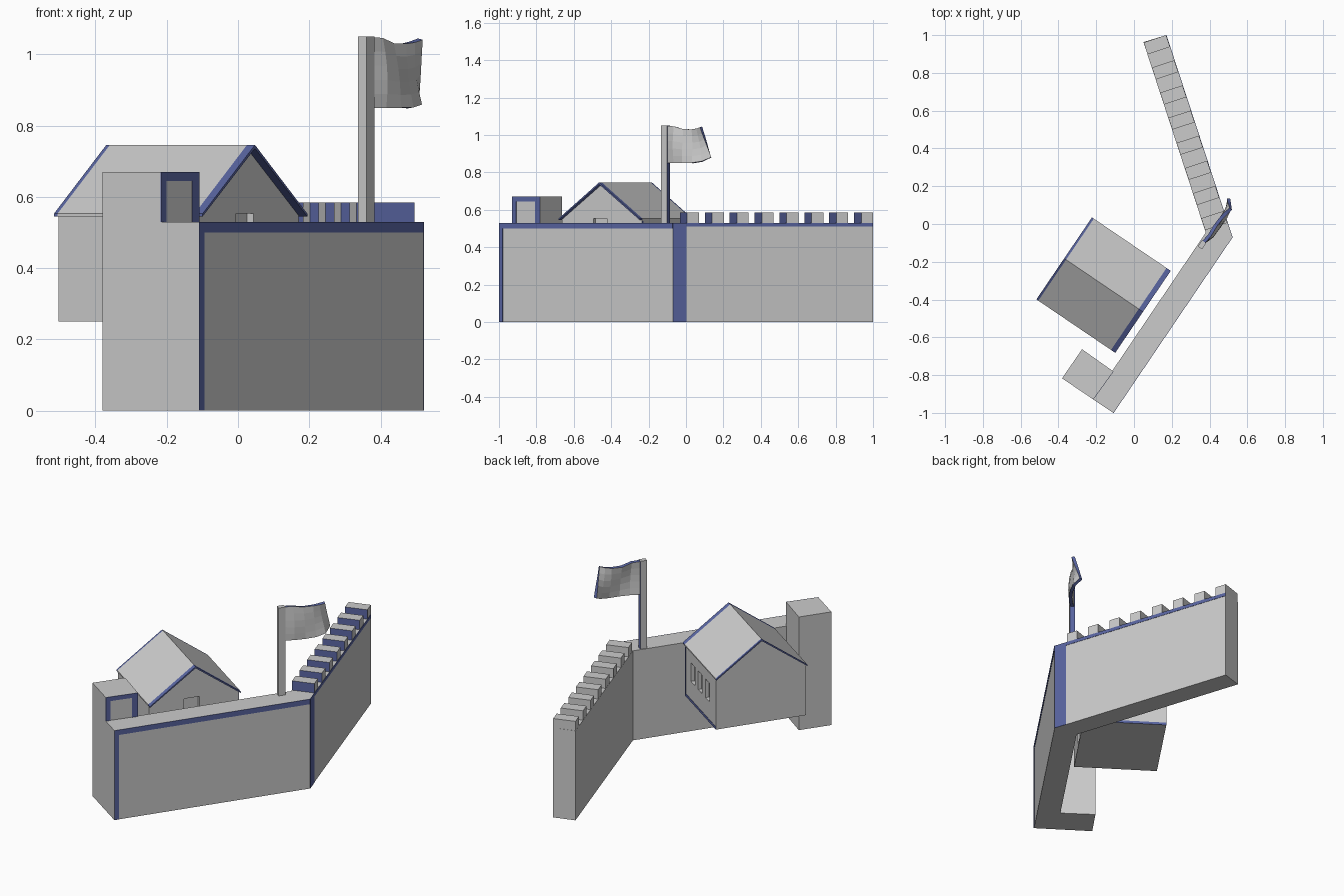
import bpy, bmesh, math
from mathutils import Vector

if "Cube" in bpy.data.objects:
    bpy.data.objects.remove(bpy.data.objects["Cube"])

U = Vector((0.561, 0.828, 0))     # along the front wall
V = Vector((0.828, -0.561, 0))    # outward from the front wall
Z = Vector((0, 0, 1))
W = Vector((-0.311, 0.950, 0))    # along the side wall
N = Vector((0.950, 0.311, 0))     # outward from the side wall

blue = bpy.data.materials.new("blue_trim")
blue.diffuse_color = (0.10, 0.13, 0.36, 1)
blue.use_nodes = True
blue.node_tree.nodes["Principled BSDF"].inputs["Base Color"].default_value = blue.diffuse_color
grey = bpy.data.materials.new("plain_grey")
grey.diffuse_color = (0.6, 0.6, 0.6, 1)
grey.use_nodes = True
grey.node_tree.nodes["Principled BSDF"].inputs["Base Color"].default_value = grey.diffuse_color


def solid(name, ring, sweep, painted=False, blue_side=None):
    """Extrude a ring of points along a vector; optionally paint one side blue."""
    bm = bmesh.new()
    a = [bm.verts.new(p) for p in ring]
    b = [bm.verts.new(Vector(p) + sweep) for p in ring]
    n = len(a)
    bm.faces.new(a)
    bm.faces.new(b[::-1])
    for i in range(n):
        j = (i + 1) % n
        bm.faces.new((a[i], a[j], b[j], b[i]))
    bmesh.ops.recalc_face_normals(bm, faces=bm.faces[:])
    if blue_side:
        for f in bm.faces:
            f.material_index = int(f.normal.dot(blue_side) > 0.9)
    me = bpy.data.meshes.new(name)
    bm.to_mesh(me)
    bm.free()
    if painted:
        me.materials.append(blue)
    elif blue_side:
        me.materials.append(grey)
        me.materials.append(blue)
    ob = bpy.data.objects.new(name, me)
    bpy.context.collection.objects.link(ob)
    return ob


def block(name, origin, ax, ay, z0, z1, **kw):
    """Box from a corner point, two side vectors and a height range."""
    o = Vector(origin) + Z * z0
    return solid(name, [o, o + ax, o + ax + ay, o + ay], Z * (z1 - z0), **kw)


# Angled curtain wall
O, C, D = Vector((-0.11, -1, 0)), Vector((0.52, -0.07, 0)), Vector((0.17, 1, 0))
A = Vector((-0.217, -0.928, 0))
solid("curtain_wall", [O, C, D, Vector((0.05, 0.963, 0)),
                       Vector((0.38, -0.046, 0)), A], Z * 0.53)

# Blue borders on the outer wall faces
T = 0.002
block("front_wall_top_band", O, C - O, V * T, 0.50, 0.53, painted=True)
block("front_wall_end_band", O, U * 0.025, V * T, 0, 0.50, painted=True)
block("side_wall_top_band", C, D - C, N * T, 0.51, 0.53, painted=True)
block("side_wall_corner_band", C, W * 0.075, N * T, 0, 0.51, painted=True)

# Battlements along the side wall
for i in range(8):
    start = D - W * (0.066 + 0.140 * i)
    block("battlement", start, W * 0.066, N * -0.125, 0.53, 0.585, blue_side=-W)

# Corner tower with framed doorway
B = Vector((-0.11, -0.78, 0))
solid("corner_tower", [A, B, Vector((-0.275, -0.663, 0)),
                       Vector((-0.381, -0.817, 0))], Z * 0.67)
AB = B - A
block("doorway_frame_left", A, AB * 0.14, V * T, 0.53, 0.67, painted=True)
block("doorway_frame_right", A + AB * 0.82, AB * 0.18, V * T, 0.53, 0.67, painted=True)
block("doorway_frame_top", A + AB * 0.14, AB * 0.68, V * T, 0.645, 0.67, painted=True)

# House body, with recessed door and windows
H = Vector((-0.161, -0.3235, 0))


def local(s, p, z=0.0):
    return H + U * s + V * p + Z * z


def gable(name, profile, p0, p1, **kw):
    return solid(name, [local(s, p0, z) for s, z in profile], V * (p1 - p0), **kw)


house = gable("house", [(-0.258, 0.25), (0.258, 0.25), (0.258, 0.548),
                        (0, 0.738), (-0.258, 0.548)], -0.24, 0.225)
cutters = [block("door_cutter", local(-0.055, 0.203), U * 0.087, V * 0.06, 0.27, 0.553)]
for p in (0.11, 0.0, -0.11):
    cutters.append(block("window_cutter", local(0.238, p - 0.03), U * 0.06, V * 0.06,
                         0.37, 0.48))
for c in cutters:
    c.hide_render = True
    c.hide_viewport = True
    mod = house.modifiers.new("recess", 'BOOLEAN')
    mod.operation = 'DIFFERENCE'
    mod.solver = 'EXACT'
    mod.object = c
block("house_base_band", local(0.258, -0.24), V * 0.465, U * T, 0.25, 0.265, painted=True)
block("house_corner_band", local(0.258, 0.213), V * 0.012, U * T, 0.265, 0.54, painted=True)

# Thin pitched roof with blue overhanging ends
roof = [(-0.262, 0.553), (0, 0.746), (0.262, 0.553),
        (0.262, 0.545), (0, 0.736), (-0.262, 0.545)]
gable("roof", roof, -0.24, 0.225)
gable("roof_overhang_inner", roof, -0.252, -0.24, painted=True)
gable("roof_overhang_outer", roof, 0.225, 0.252, painted=True)

# Flag pole
F = Vector((0.36, -0.11, 0))
block("flag_pole", F - U * 0.0195 - V * 0.014, U * 0.039, V * 0.028, 0.53, 1.05,
      blue_side=U)

# Waving flag: grid blended between a top and a bottom edge
top = [(0.365, -0.10, 1.048), (0.40, -0.06, 1.045), (0.43, -0.01, 1.03),
       (0.465, 0.035, 1.03), (0.49, 0.06, 1.035), (0.512, 0.08, 1.043)]
low = [(0.365, -0.10, 0.85), (0.41, -0.06, 0.85), (0.45, -0.015, 0.85),
       (0.485, 0.035, 0.85), (0.508, 0.085, 0.858), (0.50, 0.135, 0.88)]
bm = bmesh.new()
rows = []
for r in range(6):
    k = r / 5
    rows.append([bm.verts.new(Vector(a).lerp(Vector(b), k)
                              + V * 0.01 * math.sin(math.pi * k) * math.sin(i * 1.25))
                 for i, (a, b) in enumerate(zip(top, low))])
for r in range(5):
    for i in range(5):
        bm.faces.new((rows[r][i], rows[r + 1][i], rows[r + 1][i + 1], rows[r][i + 1]))
me = bpy.data.meshes.new("flag")
bm.to_mesh(me)
bm.free()
me.materials.append(grey)
me.materials.append(blue)
flag = bpy.data.objects.new("flag", me)
bpy.context.collection.objects.link(flag)
mod = flag.modifiers.new("thickness", 'SOLIDIFY')
mod.thickness = 0.018
mod.offset = 0
mod.material_offset_rim = 1
